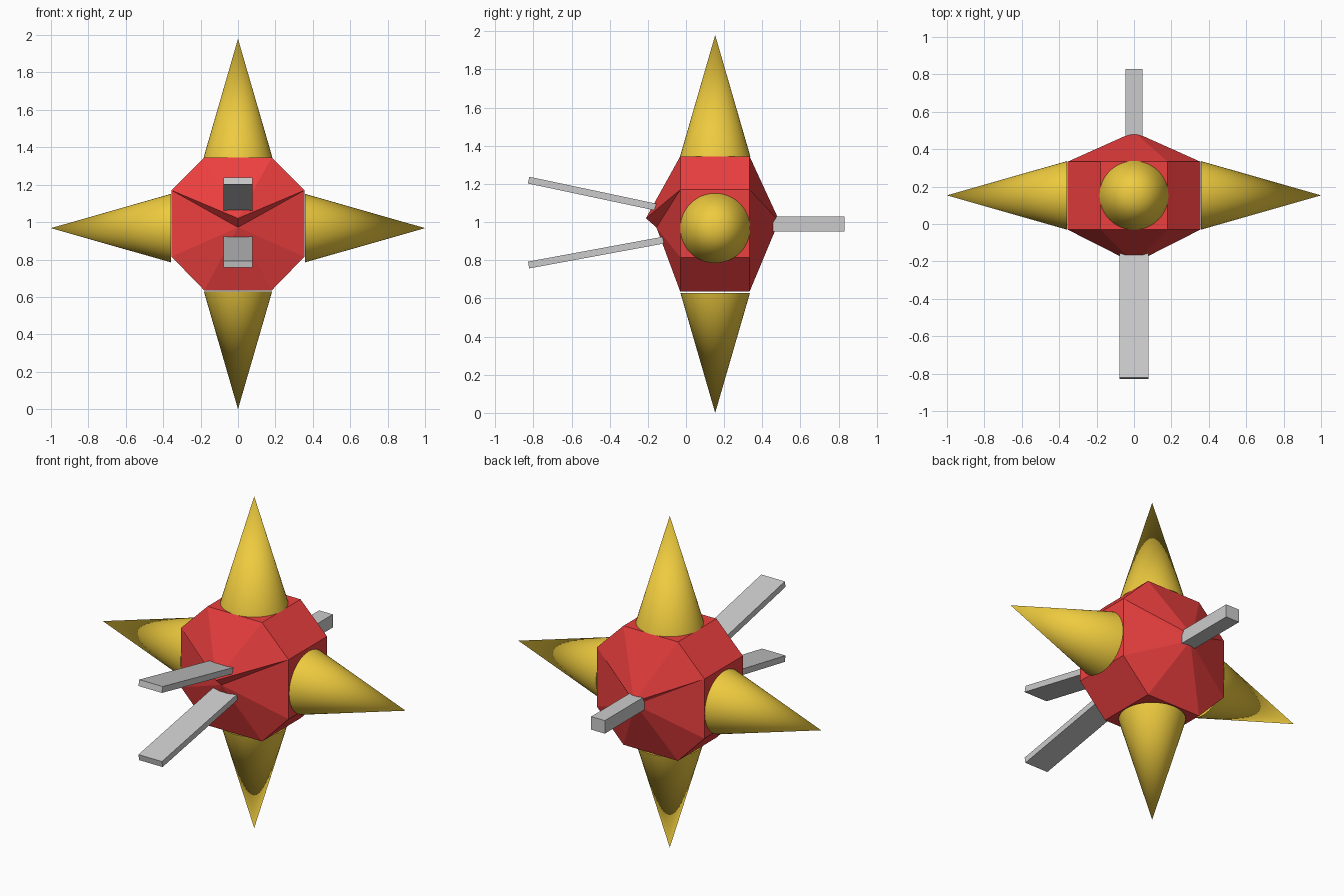
import bpy, bmesh, math
from mathutils import Vector, Matrix

if "Cube" in bpy.data.objects:
    bpy.data.objects.remove(bpy.data.objects["Cube"])

CY = 0.153  # depth of the body centre


def material(name, color):
    m = bpy.data.materials.new(name)
    m.diffuse_color = color
    m.use_nodes = True
    m.node_tree.nodes["Principled BSDF"].inputs["Base Color"].default_value = m.diffuse_color
    return m


RED = material("red", (0.85, 0.05, 0.05, 1))
GOLD = material("gold", (0.86, 0.6, 0.05, 1))


def finish(name, bm, mat=None):
    bmesh.ops.recalc_face_normals(bm, faces=bm.faces)
    me = bpy.data.meshes.new(name)
    bm.to_mesh(me)
    bm.free()
    ob = bpy.data.objects.new(name, me)
    bpy.context.collection.objects.link(ob)
    if mat:
        me.materials.append(mat)
    return ob


def spike(name, base, tip, radius):
    base, tip = Vector(base), Vector(tip)
    axis = tip - base
    bm = bmesh.new()
    rot = axis.to_track_quat('Z', 'Y').to_matrix().to_4x4()
    bmesh.ops.create_cone(bm, cap_ends=True, segments=48, radius1=radius, radius2=0,
                          depth=axis.length,
                          matrix=Matrix.Translation((base + tip) / 2) @ rot)
    ob = finish(name, bm, GOLD)
    for p in ob.data.polygons:
        p.use_smooth = True
    bpy.ops.object.select_all(action='DESELECT')
    ob.select_set(True)
    bpy.context.view_layer.objects.active = ob
    bpy.ops.object.shade_smooth_by_angle(angle=math.radians(40))


def bar(name, start, end, width, thick):
    # square-ended bar lying in the x = 0 plane
    start, end = Vector(start), Vector(end)
    d = end - start
    bm = bmesh.new()
    bmesh.ops.create_cube(bm, size=1)
    bmesh.ops.scale(bm, vec=(width, d.length, thick), verts=bm.verts)
    bmesh.ops.rotate(bm, cent=(0, 0, 0), verts=bm.verts,
                     matrix=Matrix.Rotation(math.atan2(d.z, d.y), 3, 'X'))
    bmesh.ops.translate(bm, vec=(start + end) / 2, verts=bm.verts)
    finish(name, bm)


# Faceted body: octagonal band closed by a split-point pyramid front and back
outline = [(0.355, 1.17), (0.18, 1.345), (-0.18, 1.345), (-0.355, 1.17),
           (-0.355, 0.815), (-0.18, 0.635), (0.18, 0.635), (0.355, 0.815)]
bm = bmesh.new()
rings = [[bm.verts.new((x, y, z)) for x, z in outline] for y in (-0.03, 0.333)]
for i in range(8):
    j = (i + 1) % 8
    bm.faces.new((rings[0][i], rings[0][j], rings[1][j], rings[1][i]))
points = [((-0.21, 1.02), (-0.155, 0.972)), ((0.492, 1.0), (0.475, 0.975))]
for ring, (hi, lo) in zip(rings, points):
    upper = bm.verts.new((0, *hi))
    lower = bm.verts.new((0, *lo))
    for i in range(8):
        bm.faces.new((ring[i], ring[(i + 1) % 8], upper if i < 3 else lower))
    for i in (0, 3):  # slivers of the crease
        bm.faces.new((ring[i], upper, lower))
finish("body", bm, RED)

# Four spikes
spike("top_spike", (0, CY, 1.345), (0, CY, 1.98), 0.184)
spike("bottom_spike", (0, CY, 0.628), (0, CY, 0), 0.182)
for side, s in (("right", 1), ("left", -1)):
    spike(side + "_spike", (s * 0.359, CY, 0.968), (s, CY, 0.968), 0.183)

# Bars front and back
bar("upper_front_bar", (0, -0.155, 1.078), (0, -0.825, 1.22), 0.155, 0.036)
bar("lower_front_bar", (0, -0.115, 0.906), (0, -0.825, 0.775), 0.155, 0.036)
bar("back_bar", (0, 0.455, 0.99), (0, 0.83, 0.99), 0.09, 0.078)
